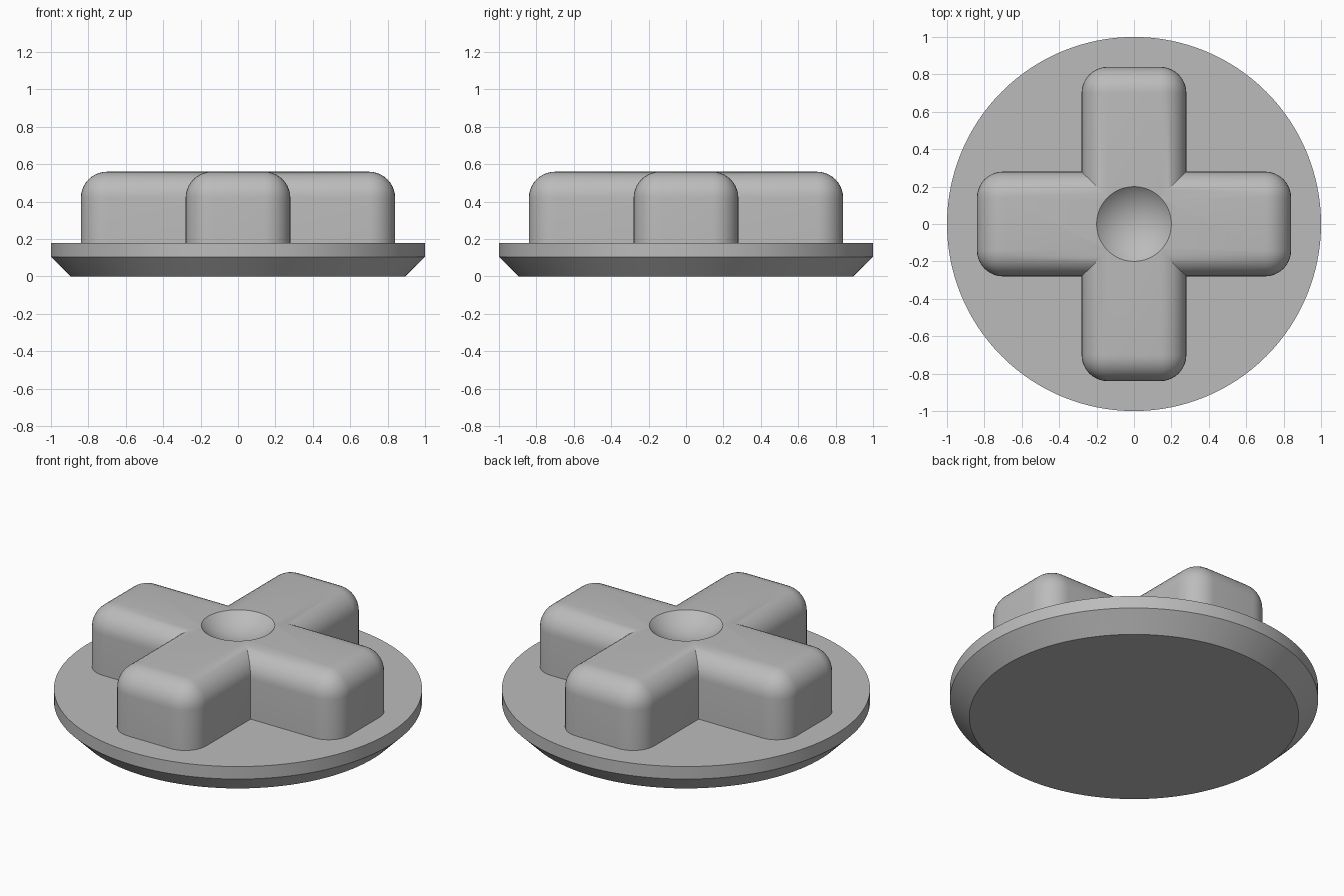
import bpy, bmesh, math
from mathutils import Matrix

cube = bpy.data.objects.get("Cube")
if cube:
    bpy.data.objects.remove(cube, do_unlink=True)

BASE_TOP, TOP = 0.18, 0.56
ARM_LENGTH, ARM_WIDTH, ROUNDING = 1.68, 0.56, 0.14
DIMPLE_RIM, DIMPLE_DEPTH = 0.2, 0.08

grey = bpy.data.materials.new("plain grey")
grey.use_nodes = True
COLOUR = (0.5, 0.5, 0.5, 1)
grey.diffuse_color = COLOUR
grey.node_tree.nodes["Principled BSDF"].inputs["Base Color"].default_value = COLOUR


def make_object(name, bm):
    mesh = bpy.data.meshes.new(name)
    bmesh.ops.recalc_face_normals(bm, faces=bm.faces)
    bm.to_mesh(mesh)
    bm.free()
    obj = bpy.data.objects.new(name, mesh)
    bpy.context.collection.objects.link(obj)
    mesh.materials.append(grey)
    return obj


def rounded_bar(name, size_x, size_y):
    """Bar with round top and upright edges, its flat foot sunk into the base."""
    bottom = BASE_TOP - 0.02
    bm = bmesh.new()
    bmesh.ops.create_cube(bm, size=1, matrix=Matrix.Translation((0, 0, (TOP + bottom) / 2))
                          @ Matrix.Diagonal((size_x, size_y, TOP - bottom, 1)))
    edges = [e for e in bm.edges if max(v.co.z for v in e.verts) > BASE_TOP]
    bmesh.ops.bevel(bm, geom=edges, offset=ROUNDING, segments=10, profile=0.5,
                    affect='EDGES', clamp_overlap=True)
    return make_object(name, bm)


def cut(obj, tool, operation):
    mod = obj.modifiers.new(operation.lower(), 'BOOLEAN')
    mod.object, mod.operation, mod.solver = tool, operation, 'EXACT'
    tool.hide_render = True
    bpy.context.view_layer.objects.active = obj
    bpy.ops.object.modifier_apply(modifier=mod.name)
    bpy.data.objects.remove(tool, do_unlink=True)


def shade(obj):
    bpy.ops.object.select_all(action='DESELECT')
    obj.select_set(True)
    bpy.context.view_layer.objects.active = obj
    bpy.ops.object.shade_smooth_by_angle(angle=math.radians(25))


# Round base: chamfered underside below a short upright rim
bm = bmesh.new()
rings = []
for radius, z in ((0.895, 0), (1, 0.105), (1, BASE_TOP)):
    rings.append(bmesh.ops.create_circle(bm, cap_ends=False, segments=128, radius=radius,
                                         matrix=Matrix.Translation((0, 0, z)))["verts"])
for low, high in zip(rings, rings[1:]):
    for i in range(len(low)):
        j = (i + 1) % len(low)
        bm.faces.new((low[i], low[j], high[j], high[i]))
bm.faces.new(rings[0])
bm.faces.new(rings[-1])
shade(make_object("round_base", bm))

# Cross-shaped pad from two crossing bars
pad = rounded_bar("cross_pad", ARM_LENGTH, ARM_WIDTH)
cut(pad, rounded_bar("second_bar", ARM_WIDTH, ARM_LENGTH), 'UNION')

# Shallow spherical dimple in the middle
ball_radius = (DIMPLE_RIM ** 2 + DIMPLE_DEPTH ** 2) / (2 * DIMPLE_DEPTH)
bm = bmesh.new()
bmesh.ops.create_uvsphere(bm, u_segments=64, v_segments=64, radius=ball_radius,
                          matrix=Matrix.Translation((0, 0, TOP - DIMPLE_DEPTH + ball_radius)))
cut(pad, make_object("dimple_cutter", bm), 'DIFFERENCE')
shade(pad)
